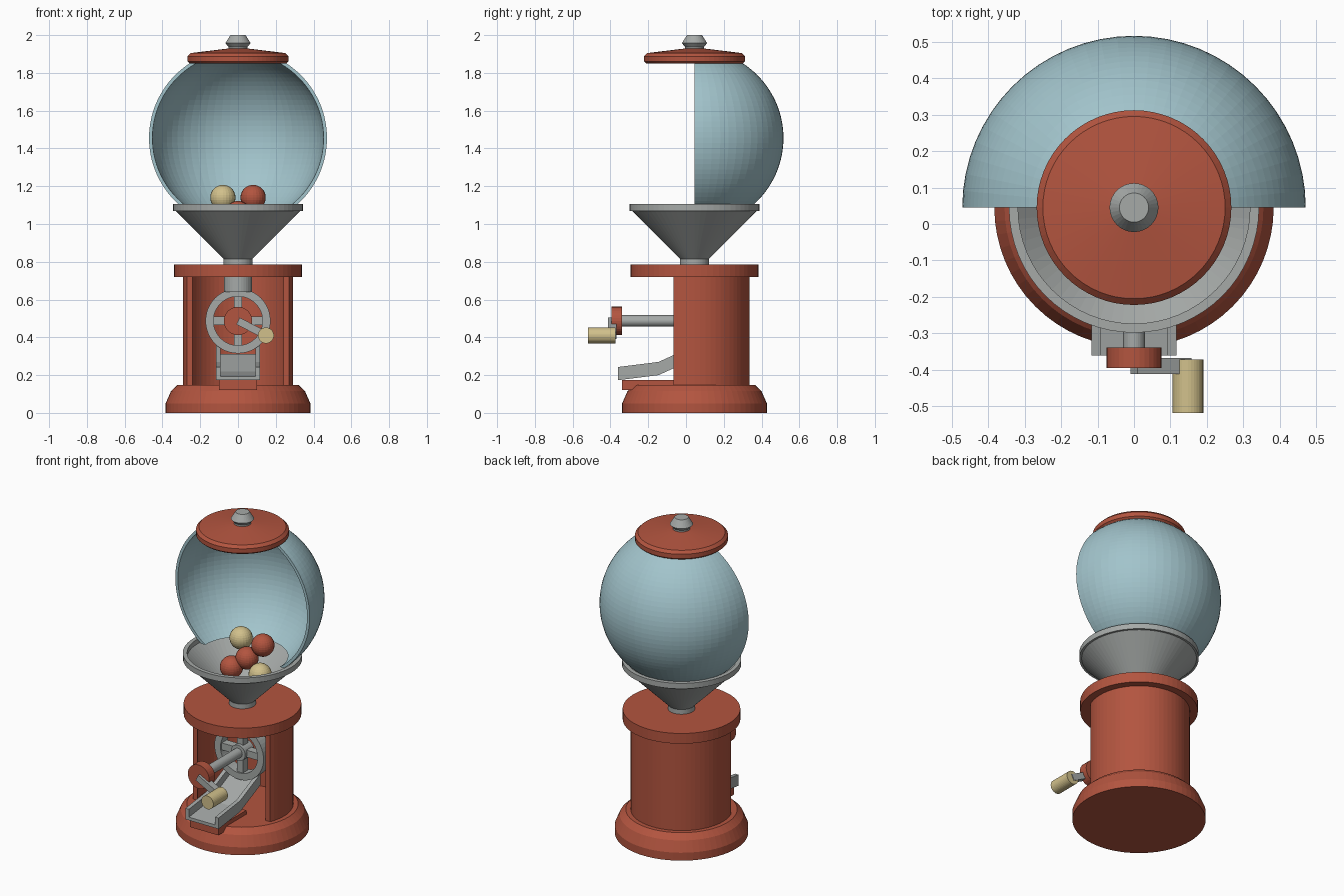
import bpy, bmesh, math
from mathutils import Matrix, Vector

if "Cube" in bpy.data.objects:
    bpy.data.objects.remove(bpy.data.objects["Cube"])

AXIS_Y = 0.045      # upright centre line of the machine
WHEEL_Z = 0.487     # height of wheel, shaft and crank


def material(name, rgb):
    m = bpy.data.materials.new(name)
    m.use_nodes = True
    m.diffuse_color = (*rgb, 1)
    m.node_tree.nodes["Principled BSDF"].inputs["Base Color"].default_value = (*rgb, 1)
    return m


RED = material("brick red", (0.45, 0.09, 0.05))
GREY = material("metal grey", (0.38, 0.40, 0.39))
BLUE = material("pale blue", (0.36, 0.55, 0.60))
TAN = material("sand yellow", (0.64, 0.53, 0.26))


def finish(name, bm, mat, matrix=None):
    bmesh.ops.recalc_face_normals(bm, faces=bm.faces)
    if matrix:
        bm.transform(matrix)
    mesh = bpy.data.meshes.new(name)
    bm.to_mesh(mesh)
    bm.free()
    mesh.materials.append(mat)
    ob = bpy.data.objects.new(name, mesh)
    bpy.context.collection.objects.link(ob)
    return ob


def lathe(name, profile, mat, segs=64, cut_y=None, matrix=None):
    """Revolve a closed (radius, z) profile; cut_y removes all in front of it."""
    bm = bmesh.new()
    rings = []
    for i in range(segs):
        a = 2 * math.pi * i / segs
        rings.append([bm.verts.new((r * math.cos(a), r * math.sin(a), z)) for r, z in profile])
    n = len(profile)
    for i in range(segs):
        a, b = rings[i], rings[(i + 1) % segs]
        for j in range(n):
            k = (j + 1) % n
            if profile[j][0] or profile[k][0]:
                bm.faces.new((a[j], b[j], b[k], a[k]))
    bmesh.ops.remove_doubles(bm, verts=bm.verts, dist=1e-5)
    if cut_y is not None:
        bmesh.ops.bisect_plane(bm, geom=bm.verts[:] + bm.edges[:] + bm.faces[:], dist=1e-5,
                               plane_co=(0, cut_y - AXIS_Y, 0), plane_no=(0, -1, 0),
                               clear_outer=True)
        bmesh.ops.edgeloop_fill(bm, edges=[e for e in bm.edges if e.is_boundary])
    return finish(name, bm, mat, matrix or Matrix.Translation((0, AXIS_Y, 0)))


def rod(name, mat, x, z, y0, y1, r, segs=32):
    """Cylinder running front to back."""
    bm = bmesh.new()
    bmesh.ops.create_cone(bm, cap_ends=True, segments=segs, radius1=r, radius2=r, depth=y1 - y0)
    place = Matrix.Translation((x, (y0 + y1) / 2, z)) @ Matrix.Rotation(math.pi / 2, 4, 'X')
    return finish(name, bm, mat, place)


def box(name, mat, centre, size, tilt=0):
    bm = bmesh.new()
    bmesh.ops.create_cube(bm, size=1)
    place = (Matrix.Translation(centre) @ Matrix.Rotation(tilt, 4, 'Y')
             @ Matrix.Diagonal((*size, 1)))
    return finish(name, bm, mat, place)


def side_prism(name, mat, outline, x0, x1):
    """Extrude a (y, z) outline across x."""
    bm = bmesh.new()
    face = bm.faces.new([bm.verts.new((x0, y, z)) for y, z in outline])
    out = bmesh.ops.extrude_face_region(bm, geom=[face])["geom"]
    bmesh.ops.translate(bm, vec=(x1 - x0, 0, 0),
                        verts=[v for v in out if isinstance(v, bmesh.types.BMVert)])
    return finish(name, bm, mat)


# Base, open-fronted housing and its top plate
lathe("base", [(0, 0), (0.383, 0), (0.383, 0.05), (0.355, 0.115), (0.32, 0.148), (0, 0.148)], RED)
lathe("housing", [(0.292, 0.14), (0.292, 0.73), (0.264, 0.73), (0.264, 0.14)], RED, cut_y=-0.065)
lathe("top_plate", [(0, 0.72), (0.338, 0.72), (0.338, 0.785), (0, 0.785)], RED)

# Funnel with rim and neck, and the spout under the top plate
lathe("funnel", [(0, 0.78), (0.077, 0.78), (0.077, 0.815), (0.33, 1.07), (0.343, 1.07),
                 (0.343, 1.105), (0.318, 1.105), (0.318, 1.075), (0.06, 0.83), (0, 0.83)], GREY)
lathe("spout", [(0, 0.64), (0.075, 0.64), (0.075, 0.725), (0, 0.725)], GREY, 32)


# Half globe shell
def globe_arc(radius, steps=32, z0=1.085, z1=1.86, mid=1.455):
    a0, a1 = math.asin((z0 - mid) / radius), math.asin((z1 - mid) / radius)
    angles = [a0 + (a1 - a0) * i / steps for i in range(steps + 1)]
    return [(radius * math.cos(a), mid + radius * math.sin(a)) for a in angles]


lathe("globe", globe_arc(0.471) + globe_arc(0.453)[::-1], BLUE, cut_y=AXIS_Y)

# Lid and knob
lathe("lid", [(0, 1.85), (0.255, 1.85), (0.267, 1.86), (0.267, 1.888), (0.25, 1.905),
              (0.06, 1.928), (0, 1.928)], RED)
lathe("lid_knob", [(0, 1.92), (0.05, 1.92), (0.05, 1.938), (0.067, 1.957), (0.04, 2.0), (0, 2.0)],
      GREY, 32)

# Balls resting in the funnel
BALLS = [(-0.08, 0.145, 1.14, TAN), (0.08, 0.135, 1.14, RED), (0, 0.09, 1.055, RED),
         (-0.07, 0.035, 1.0, RED), (0.11, 0.065, 0.99, TAN)]
for i, (x, y, z, mat) in enumerate(BALLS):
    bm = bmesh.new()
    bmesh.ops.create_uvsphere(bm, u_segments=24, v_segments=16, radius=0.067)
    finish(f"ball_{i + 1}", bm, mat, Matrix.Translation((x, y, z)))

# Dispensing wheel: ring, hub and spokes
upright = Matrix.Translation((0, AXIS_Y, WHEEL_Z)) @ Matrix.Rotation(math.pi / 2, 4, 'X')
lathe("wheel_ring", [(0.13, -0.035), (0.172, -0.035), (0.172, 0.035), (0.13, 0.035)],
      GREY, 48, matrix=upright)
rod("wheel_hub", GREY, 0, WHEEL_Z, AXIS_Y - 0.045, AXIS_Y + 0.045, 0.05)
box("spoke_across", GREY, (0, AXIS_Y, WHEEL_Z), (0.28, 0.05, 0.044))
box("spoke_upright", GREY, (0, AXIS_Y, WHEEL_Z), (0.044, 0.05, 0.28))

# Shaft, front disc, crank arm and handle
rod("shaft", GREY, 0, WHEEL_Z, -0.36, AXIS_Y, 0.03)
rod("crank_disc", RED, 0, WHEEL_Z, -0.395, -0.338, 0.075)
hub, grip = Vector((0, -0.39, WHEEL_Z)), Vector((0.148, -0.39, 0.41))
arm = grip - hub
box("crank_arm", GREY, (hub + grip) / 2, (arm.length, 0.044, 0.04), math.atan2(-arm.z, arm.x))
rod("crank_handle", TAN, grip.x, grip.z, -0.518, -0.372, 0.042)

# Chute with side walls on a support block
PATH = [(-0.36, 0.173), (-0.145, 0.2), (0.06, 0.293)]


def chute_strip(name, height, x0, x1):
    top = [(y, z + height) for y, z in reversed(PATH)]
    side_prism(name, GREY, PATH + top, x0, x1)


chute_strip("chute_floor", 0.02, -0.1, 0.1)
chute_strip("chute_wall_right", 0.07, -0.116, -0.092)
chute_strip("chute_wall_left", 0.07, 0.092, 0.116)
box("chute_support", RED, (0, -0.2, 0.147), (0.2, 0.28, 0.052))
